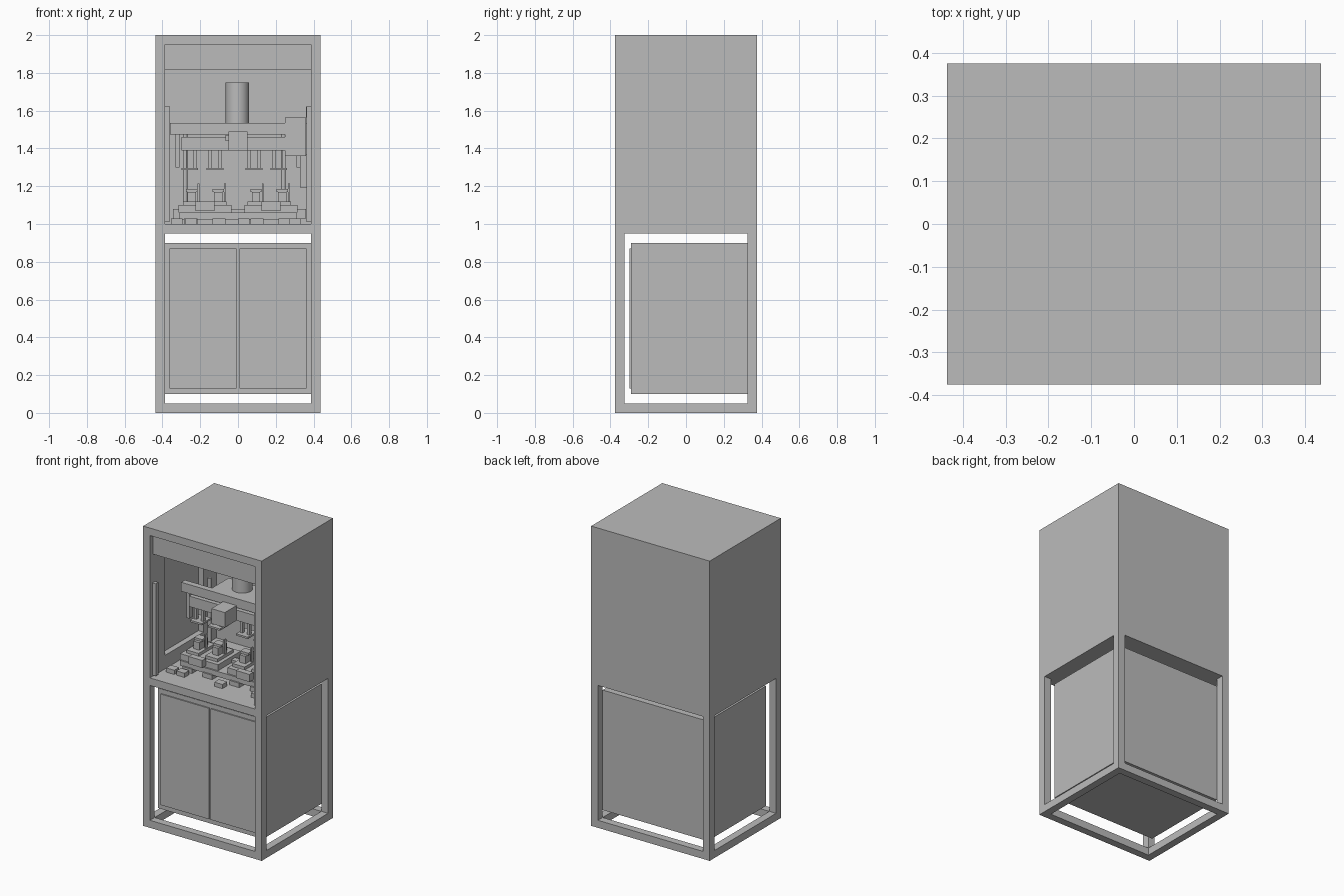
import bpy
import math

default = bpy.data.objects.get("Cube")
if default:
    bpy.data.objects.remove(default, do_unlink=True)

grey = bpy.data.materials.new("machine_grey")
grey.use_nodes = True
grey.diffuse_color = (0.5, 0.5, 0.5, 1)
grey.node_tree.nodes["Principled BSDF"].inputs["Base Color"].default_value = (0.5, 0.5, 0.5, 1)


def box(name, x, y, z):
    """Box from (min, max) ranges along each axis."""
    centre = [(a + b) / 2 for a, b in (x, y, z)]
    bpy.ops.mesh.primitive_cube_add(size=1, location=centre)
    ob = bpy.context.object
    ob.name = name
    ob.scale = [b - a for a, b in (x, y, z)]
    bpy.ops.object.transform_apply(location=False, rotation=False, scale=True)
    ob.data.materials.append(grey)
    return ob


def around(c, half):
    return (c - half, c + half)


def rod(name, x, y, z, radius, sides=16):
    bpy.ops.mesh.primitive_cylinder_add(vertices=sides, radius=radius, depth=z[1] - z[0],
                                        location=(x, y, sum(z) / 2))
    ob = bpy.context.object
    ob.name = name
    ob.data.materials.append(grey)
    bpy.ops.object.shade_smooth_by_angle(angle=math.radians(40))
    return ob


def carve(target, *ranges):
    """Cut a box-shaped void out of the target."""
    cutter = box("cutter", *ranges)
    cutter.hide_render = True
    mod = target.modifiers.new("cut", "BOOLEAN")
    mod.operation = "DIFFERENCE"
    mod.solver = "EXACT"
    mod.object = cutter
    bpy.context.view_layer.objects.active = target
    bpy.ops.object.modifier_apply(modifier=mod.name)
    bpy.data.objects.remove(cutter, do_unlink=True)


# Housing: open frame below, closed hood with a front opening above
W, D = 0.4375, 0.375
IX, IY = 0.3875, 0.325
housing = box("housing", (-W, W), (-D, D), (0, 2))
carve(housing, (-IX, IX), (-IY, IY), (-0.1, 0.95))
carve(housing, (-1, 1), (-IY, IY), (0.05, 0.95))
carve(housing, (-IX, IX), (-1, 1), (0.05, 0.95))
carve(housing, (-IX, IX), (-1, IY), (1.0, 1.95))
carve(housing, (-0.425, 0.425), (-0.215, 0.19), (1.09, 1.86))
box("header_panel", (-IX, IX), (-0.345, -0.325), (1.815, 1.95))

# Cabinet with two thin doors
box("cabinet", (-IX, IX), (-0.29, IY), (0.1, 0.9))
for side in (-1, 1):
    box("cabinet_door", sorted((side * 0.007, side * 0.362)), (-0.298, -0.289), (0.13, 0.87))

# Safety sensor bars either side of the opening
for side in (-1, 1):
    box("sensor_bar", around(side * 0.374, 0.0125), (-0.35, -0.322), (1.01, 1.625))

# Press: motor, crossbeams, carriage and end supports
rod("press_motor", -0.003, 0.05, (1.535, 1.75), 0.062, 32)
box("upper_beam", (-0.36, 0.25), (-0.085, -0.045), (1.475, 1.535))
box("motor_plate", (-0.16, 0.16), (-0.045, 0.13), (1.515, 1.535))
box("lower_beam", (-0.3, 0.25), (-0.087, -0.04), (1.39, 1.46))
box("press_plate", (-0.3, 0.25), (-0.04, 0.13), (1.39, 1.41))
rod("press_shaft", -0.003, 0.05, (1.41, 1.515), 0.02)
box("carriage", (-0.05, 0.05), (-0.21, -0.087), (1.39, 1.49))
box("carriage_nose", (-0.065, -0.05), (-0.16, -0.1), (1.44, 1.47))
box("control_box", (0.25, 0.36), (-0.085, 0.08), (1.36, 1.565))
box("control_box_fin", (0.36, 0.385), (-0.06, 0.06), (1.53, 1.62))
box("cable_bracket", (0.33, 0.37), (-0.05, 0.03), (1.19, 1.37))
for x in (-0.32, 0.32):
    box("end_stop", around(x, 0.01), (-0.07, -0.03), (1.3, 1.475))
for x in (-0.28, 0.24):
    rod("guide_column", x, 0.1, (1.07, 1.515), 0.012)

# Hanging press tools
for x in (-0.255, -0.122, 0.085, 0.216):
    box("tool_foot", around(x, 0.044), (-0.08, 0.02), (1.285, 1.297))
    for dx in (-0.026, 0.026):
        box("tool_rod", around(x + dx, 0.009), (-0.05, -0.03), (1.297, 1.39))

# Work table: feet, base and raised trays
for x in (-0.25, -0.1, 0.1, 0.25):
    for y in (-0.15, 0.07):
        box("table_foot", around(x, 0.035), around(y, 0.03), (1.0, 1.03))
box("table_base", (-0.31, 0.31), (-0.17, 0.1), (1.025, 1.06))
box("table_rail", (-0.345, 0.36), (-0.02, 0.02), (1.03, 1.08))
for side in (-1, 1):
    box("tray", around(side * 0.175, 0.14), (-0.16, 0.08), (1.06, 1.1))
    box("tray_slide", around(side * 0.175, 0.05), (-0.2, -0.16), (1.07, 1.12))

# Four part holders on the trays
for x in (-0.245, -0.105, 0.095, 0.235):
    box("holder_base", around(x, 0.045), (-0.13, 0.04), (1.1, 1.12))
    box("holder_block", around(x, 0.022), (-0.09, 0.0), (1.12, 1.17))
    box("holder_cap", around(x, 0.03), (-0.07, -0.02), (1.17, 1.185))
    box("holder_pin", around(x + 0.036, 0.005), (-0.05, -0.03), (1.12, 1.215))

# Loose switches on the floor in front of the table
for x in (-0.325, -0.25, 0.03, 0.3):
    box("floor_switch", around(x, 0.03), (-0.25, -0.2), (1.0, 1.028))
